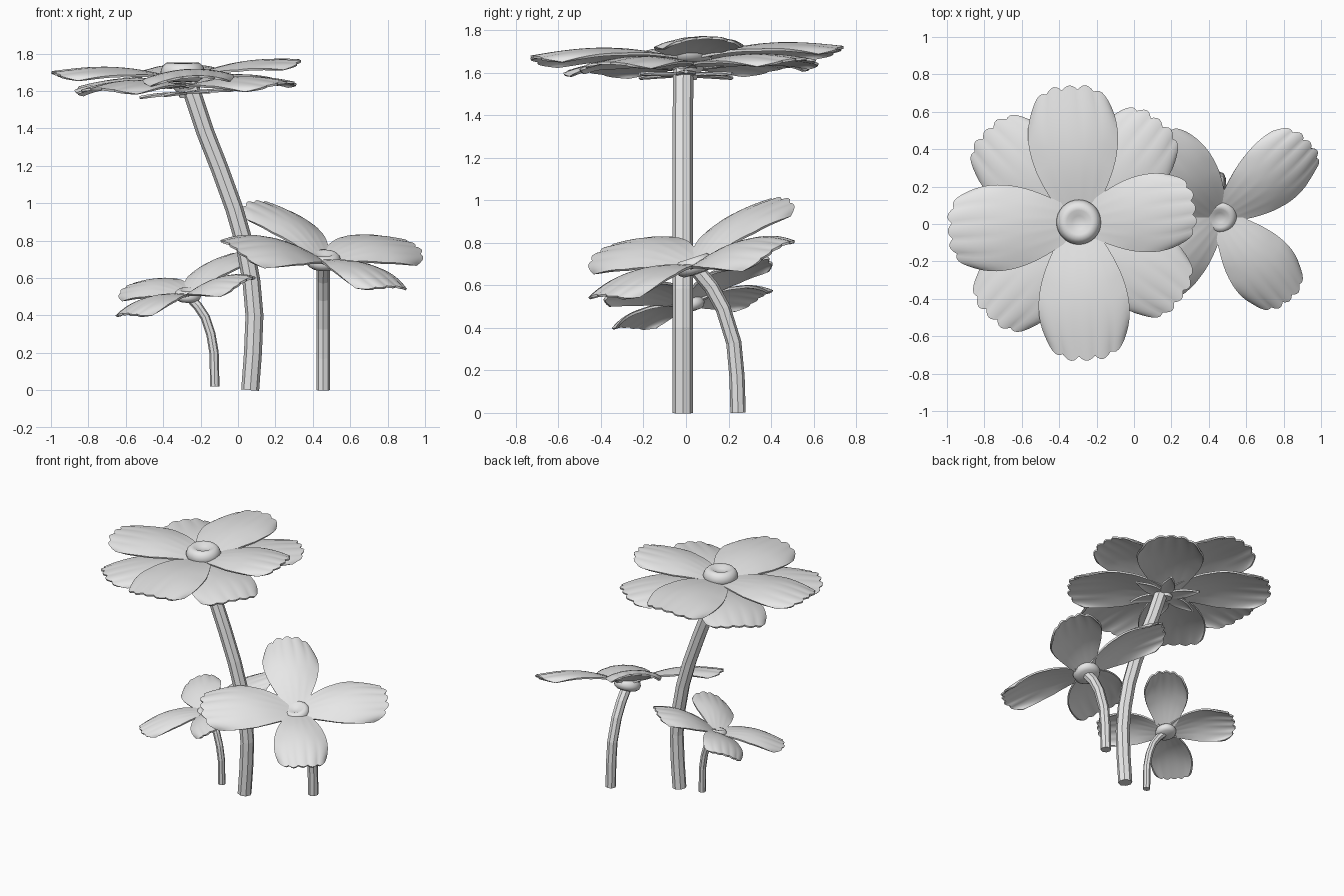
import bpy, bmesh, math
from mathutils import Vector, Matrix

cube = bpy.data.objects.get("Cube")
if cube:
    bpy.data.objects.remove(cube, do_unlink=True)

# One plain grey for everything
grey = bpy.data.materials.new("plain_grey")
grey.use_nodes = True
grey.diffuse_color = (0.8, 0.8, 0.8, 1)
grey.node_tree.nodes["Principled BSDF"].inputs["Base Color"].default_value = (0.8, 0.8, 0.8, 1)


def add_object(name, data, smooth=None):
    """Link an object, bake its modifiers or curve, and shade it."""
    obj = bpy.data.objects.new(name, data)
    bpy.context.collection.objects.link(obj)
    data.materials.append(grey)
    bpy.ops.object.select_all(action="DESELECT")
    obj.select_set(True)
    bpy.context.view_layer.objects.active = obj
    if name.endswith(("petal", "sepal")):
        thick = obj.modifiers.new("thickness", "SOLIDIFY")
        thick.thickness = 0.012
        thick.offset = 0
    bpy.ops.object.convert(target="MESH")
    if smooth:
        bpy.ops.object.shade_smooth_by_angle(angle=math.radians(smooth))
    return obj


def frame(x_axis, normal, origin):
    x = Vector(x_axis).normalized()
    y = Vector(normal).cross(x).normalized()
    z = x.cross(y)
    m = Matrix((x, y, z)).transposed().to_4x4()
    m.translation = Vector(origin)
    return m


def leaf(name, origin, tip, normal, width, arch, sag, lobed=True, nu=14, nv=30):
    """Arched blade from origin to origin + tip; width, arch, sag relative to length."""
    length = Vector(tip).length
    bm = bmesh.new()
    rows = []
    for i in range(nu + 1):
        t = i / nu
        if lobed:
            half = 0.35 + 0.65 * math.sin(min(t / 0.75, 1) * math.pi / 2)
            half -= 0.12 * (max(t - 0.75, 0) / 0.25) ** 2
        else:
            half = 0.12 + 0.88 * math.sin(math.pi * t ** 0.8)
        row = []
        for j in range(nv + 1):
            v = 2 * j / nv - 1
            edge = 1
            if lobed:
                edge -= 0.16 * abs(v) ** 3.5
                edge -= 0.035 * (1 - abs(math.cos(2.5 * math.pi * v)))
            x = 0.05 + 0.95 * t * edge
            z = arch * math.sin(math.pi * t) - sag * v * v * min(1, 2 * t)
            row.append(bm.verts.new((x * length, v * half * width * length, z * length)))
        rows.append(row)
    for a, b in zip(rows, rows[1:]):
        for j in range(nv):
            bm.faces.new((a[j], b[j], b[j + 1], a[j + 1]))
    bm.transform(frame(tip, normal, origin))
    mesh = bpy.data.meshes.new(name)
    bm.to_mesh(mesh)
    bm.free()
    return add_object(name, mesh, 50)


def lathe(name, profile, origin, normal, size, steps=32):
    """Revolve (radius, height) points around the normal."""
    bm = bmesh.new()
    verts = [bm.verts.new((r, 0, z)) for r, z in profile]
    edges = [bm.edges.new(pair) for pair in zip(verts, verts[1:])]
    bmesh.ops.spin(bm, geom=verts + edges, cent=(0, 0, 0), axis=(0, 0, 1),
                   angle=math.tau, steps=steps)
    bmesh.ops.remove_doubles(bm, verts=bm.verts, dist=0.0005)
    bmesh.ops.recalc_face_normals(bm, faces=bm.faces)
    bm.transform(frame((1, 0, 0), normal, origin) @ Matrix.Scale(size, 4))
    mesh = bpy.data.meshes.new(name)
    bm.to_mesh(mesh)
    bm.free()
    return add_object(name, mesh, 60)


def stem(name, points, radius):
    """Eight-sided faceted tube along a bent path."""
    curve = bpy.data.curves.new(name, "CURVE")
    curve.dimensions = "3D"
    curve.bevel_depth = radius
    curve.bevel_resolution = 2
    curve.use_fill_caps = True
    spline = curve.splines.new("POLY")
    spline.use_smooth = False
    spline.points.add(len(points) - 1)
    for point, co in zip(spline.points, points):
        point.co = (*co, 1)
    add_object(name, curve)


BUN = [(0, 0.03), (0.035, 0.034), (0.065, 0.05), (0.09, 0.05), (0.11, 0.03),
       (0.12, 0), (0.11, -0.03), (0.085, -0.048), (0, -0.055)]
CUP = [(0, -0.06), (0.045, -0.06), (0.055, -0.03), (0.085, 0), (0.09, 0.03), (0, 0.03)]

# Tall flower: upper and lower rings of petals
tall = Vector((-0.295, 0.01, 1.665))
tall_up = (-0.06, -0.03, 1)
upper_tips = [(0.625, 0.08, 0.1), (-0.05, 0.73, 0.055),
              (-0.7, -0.05, 0.035), (0.045, -0.74, 0.01)]
lower_tips = [(0.43, 0.55, 0.045), (-0.5, 0.49, 0.01),
              (-0.48, -0.51, -0.01), (0.55, -0.41, 0.025)]
for tip in upper_tips:
    leaf("tall_upper_petal", tall, tip, tall_up, 0.325, 0.055, 0.05)
for tip in lower_tips:
    leaf("tall_lower_petal", tall - Vector((0, 0, 0.045)), tip, tall_up, 0.325, 0.055, 0.05)
lathe("tall_flower_center", BUN, tall + Vector((0, 0, 0.035)), tall_up, 1)
lathe("tall_flower_cup", CUP, tall - Vector((-0.02, 0, 0.05)), tall_up, 0.85)
for k in range(6):
    a = math.radians(60 * k)
    leaf("tall_sepal", tall - Vector((-0.02, 0.01, 0.078)),
         (0.25 * math.cos(a), 0.25 * math.sin(a), 0.02 * math.cos(a)),
         tall_up, 0.19, 0.03, 0.03, lobed=False, nv=8)
stem("tall_stem", [(0.065, -0.015, 0), (0.08, -0.015, 0.2), (0.088, -0.015, 0.4),
                   (0.072, -0.015, 0.58), (0.035, -0.015, 0.78), (-0.02, -0.015, 0.97),
                   (-0.1, -0.015, 1.19), (-0.175, -0.015, 1.38), (-0.235, -0.013, 1.56),
                   (-0.265, -0.01, 1.64)], 0.048)

# Two shorter four-petal flowers, each tilted outward and forward
short_flowers = [
    ("middle", (0.46, 0.04, 0.7), (0.25, -0.3, 0.92), 0.78, 0.3,
     [(0.48, 0.4, 0.08), (0.37, -0.45, -0.15), (-0.5, -0.43, 0.07), (-0.36, 0.4, 0.31)]),
    ("small", (-0.27, 0.015, 0.515), (-0.27, -0.24, 0.93), 0.6, 0.3,
     [(-0.32, 0.35, 0.04), (-0.34, -0.31, -0.11), (0.31, -0.36, 0.07), (0.28, 0.34, 0.22)]),
]
for name, place, up, size, width, tips in short_flowers:
    place, axis = Vector(place), Vector(up).normalized()
    for tip in tips:
        leaf(name + "_petal", place, tip, up, width, 0.08, 0.06)
    lathe(name + "_flower_center", BUN, place - axis * 0.008, up, size)

stem("middle_stem", [(0.455, 0.245, 0), (0.455, 0.24, 0.17), (0.455, 0.225, 0.33),
                     (0.455, 0.175, 0.49), (0.455, 0.12, 0.59), (0.457, 0.05, 0.675)], 0.036)
stem("small_stem", [(-0.124, -0.015, 0.02), (-0.128, -0.015, 0.2), (-0.145, -0.012, 0.3),
                    (-0.175, -0.006, 0.39), (-0.215, 0, 0.45), (-0.262, 0.012, 0.5)], 0.025)
